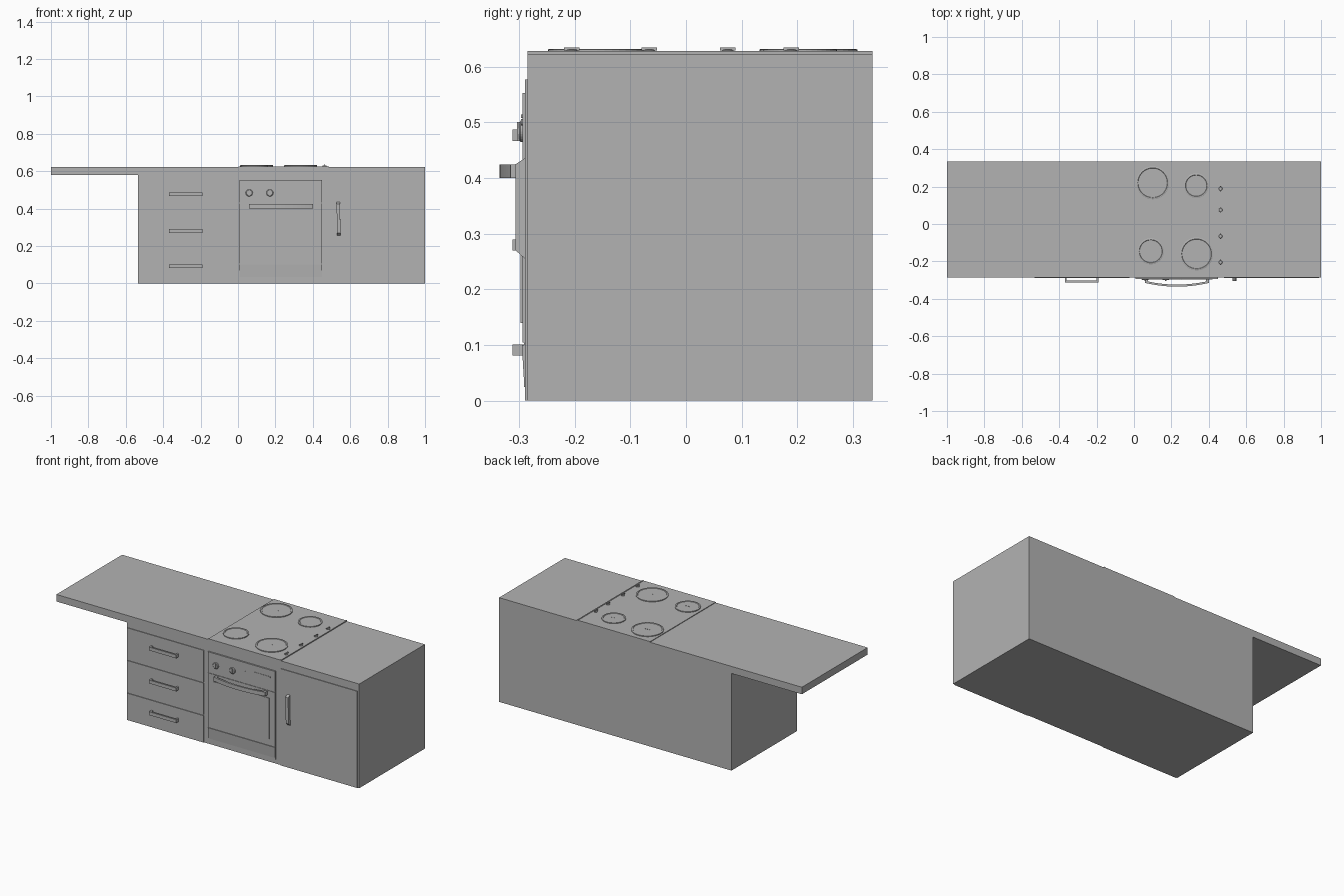
import bpy, bmesh, math
from mathutils import Vector

if "Cube" in bpy.data.objects:
    bpy.data.objects.remove(bpy.data.objects["Cube"])

GREY = (0.45, 0.45, 0.45, 1)
mat = bpy.data.materials.new("plain_grey")
mat.use_nodes = True
mat.diffuse_color = GREY
mat.node_tree.nodes["Principled BSDF"].inputs["Base Color"].default_value = GREY

FRONT, BACK, TOP = -0.285, 0.335, 0.622


def finish(name, bm):
    bmesh.ops.recalc_face_normals(bm, faces=bm.faces)
    me = bpy.data.meshes.new(name)
    bm.to_mesh(me)
    bm.free()
    me.materials.append(mat)
    ob = bpy.data.objects.new(name, me)
    bpy.context.collection.objects.link(ob)
    return ob


def prism(name, profile, along):
    """Extrude a closed outline of 3D points along a vector."""
    bm = bmesh.new()
    face = bm.faces.new([bm.verts.new(p) for p in profile])
    ext = bmesh.ops.extrude_face_region(bm, geom=[face])
    verts = [v for v in ext["geom"] if isinstance(v, bmesh.types.BMVert)]
    bmesh.ops.translate(bm, verts=verts, vec=Vector(along))
    return finish(name, bm)


def box(name, x0, x1, y0, y1, z0, z1):
    outline = [(x0, y0, z0), (x1, y0, z0), (x1, y1, z0), (x0, y1, z0)]
    return prism(name, outline, (0, 0, z1 - z0))


def lathe(name, profile, centre, axis="Z", steps=40):
    """Spin (radius, height) points around the axis; Y spins face the front."""
    bm = bmesh.new()
    rings = []
    for r, h in profile:
        ring = []
        for i in range(steps):
            a = math.tau * i / steps
            p = (r * math.cos(a), r * math.sin(a), h)
            if axis == "Y":
                p = (p[0], -h, p[1])
            ring.append(bm.verts.new(Vector(p) + Vector(centre)))
        rings.append(ring)
    for low, high in zip(rings, rings[1:]):
        for i in range(steps):
            j = (i + 1) % steps
            bm.faces.new((low[i], low[j], high[j], high[i]))
    bm.faces.new(rings[0])
    bm.faces.new(rings[-1])
    return finish(name, bm)


# Cabinet and worktop with its overhang
box("cabinet_body", -0.535, 1, FRONT, BACK, 0, 0.58)
box("worktop", -1, 1, FRONT, BACK, 0.58, TOP)

# Drawers with bar handles
for i, (z0, z1, hz) in enumerate([(0, 0.16, 0.091), (0.166, 0.355, 0.28), (0.361, 0.55, 0.477)]):
    box(f"drawer_front_{i}", -0.532, -0.025, -0.289, FRONT, z0, z1)
    box(f"drawer_handle_bar_{i}", -0.37, -0.19, -0.312, -0.303, hz - 0.01, hz + 0.01)
    for x in (-0.37, -0.2):
        box(f"drawer_handle_post_{i}", x, x + 0.01, -0.304, -0.288, hz - 0.01, hz + 0.01)

# Cupboard door with upright handle
box("cupboard_door", 0.482, 0.988, -0.289, FRONT, 0, 0.577)
prism("cupboard_handle", [(0.527, -0.289, 0.436), (0.527, -0.306, 0.425), (0.53, -0.306, 0.27),
                          (0.53, -0.289, 0.255)], (0.018, 0, 0))

# Oven front: frame, control panel, door and sloping kick panel
box("oven_frame", 0.007, 0.45, -0.291, FRONT, 0.025, 0.553)
box("oven_control_panel", 0.007, 0.45, -0.294, -0.29, 0.432, 0.553)
box("oven_door", 0.007, 0.45, -0.294, -0.29, 0.105, 0.427)
box("oven_door_window", 0.045, 0.413, -0.297, -0.293, 0.14, 0.385)
prism("oven_kick_panel", [(0.007, -0.288, 0.1), (0.007, -0.295, 0.1), (0.007, -0.291, 0.035),
                          (0.007, -0.288, 0.035)], (0.443, 0, 0))
box("oven_display", 0.31, 0.42, -0.296, -0.293, 0.508, 0.514)

# Oven knobs with grips, and a small lamp
for x in (0.06, 0.17):
    lathe("oven_knob", [(0.019, 0), (0.019, 0.004), (0.015, 0.007)], (x, -0.293, 0.484), "Y", 24)
    box("oven_knob_grip", x - 0.004, x + 0.004, -0.304, -0.298, 0.467, 0.501)
lathe("oven_lamp", [(0.006, 0), (0.006, 0.003)], (0.25, -0.293, 0.5), "Y", 12)

# Bowed oven handle
arc = [(0.06 + 0.34 * i / 16, 0.02 * (1 - (i / 8 - 1) ** 2)) for i in range(17)]
outer = [(x, -0.315 - d, 0.4) for x, d in arc]
inner = [(x, -0.304 - d, 0.4) for x, d in reversed(arc)]
prism("oven_handle", outer + inner, (0, 0, 0.024))
for x in (0.06, 0.385):
    box("oven_handle_post", x, x + 0.015, -0.308, -0.293, 0.4, 0.424)

# Hob plate with a raised trim along the control side
box("hob_plate", 0.003, 0.478, FRONT, BACK, TOP, 0.626)
box("hob_trim", 0.478, 0.485, FRONT, BACK, TOP, 0.628)

# Cooking rings: raised rim, lower centre and small centre marks
for x, y, r in [(0.1, 0.22, 0.088), (0.333, 0.205, 0.066), (0.09, -0.146, 0.07), (0.335, -0.16, 0.088)]:
    lathe("cooking_ring", [(r, 0), (r, 0.006), (r - 0.003, 0.007), (r - 0.008, 0.007),
                           (r - 0.01, 0.005)], (x, y, 0.625))
    for dx in (-0.012, 0, 0.012):
        box("ring_mark", x + dx - 0.002, x + dx + 0.002, y - 0.002, y + 0.002, 0.629, 0.631)

# Hob knobs in a row
for y in (-0.205, -0.066, 0.075, 0.189):
    lathe("hob_knob", [(0.01, 0), (0.01, 0.004), (0.008, 0.006)], (0.463, y, 0.625), "Z", 16)
    box("hob_knob_grip", 0.46, 0.466, y - 0.014, y + 0.014, 0.629, 0.635)
